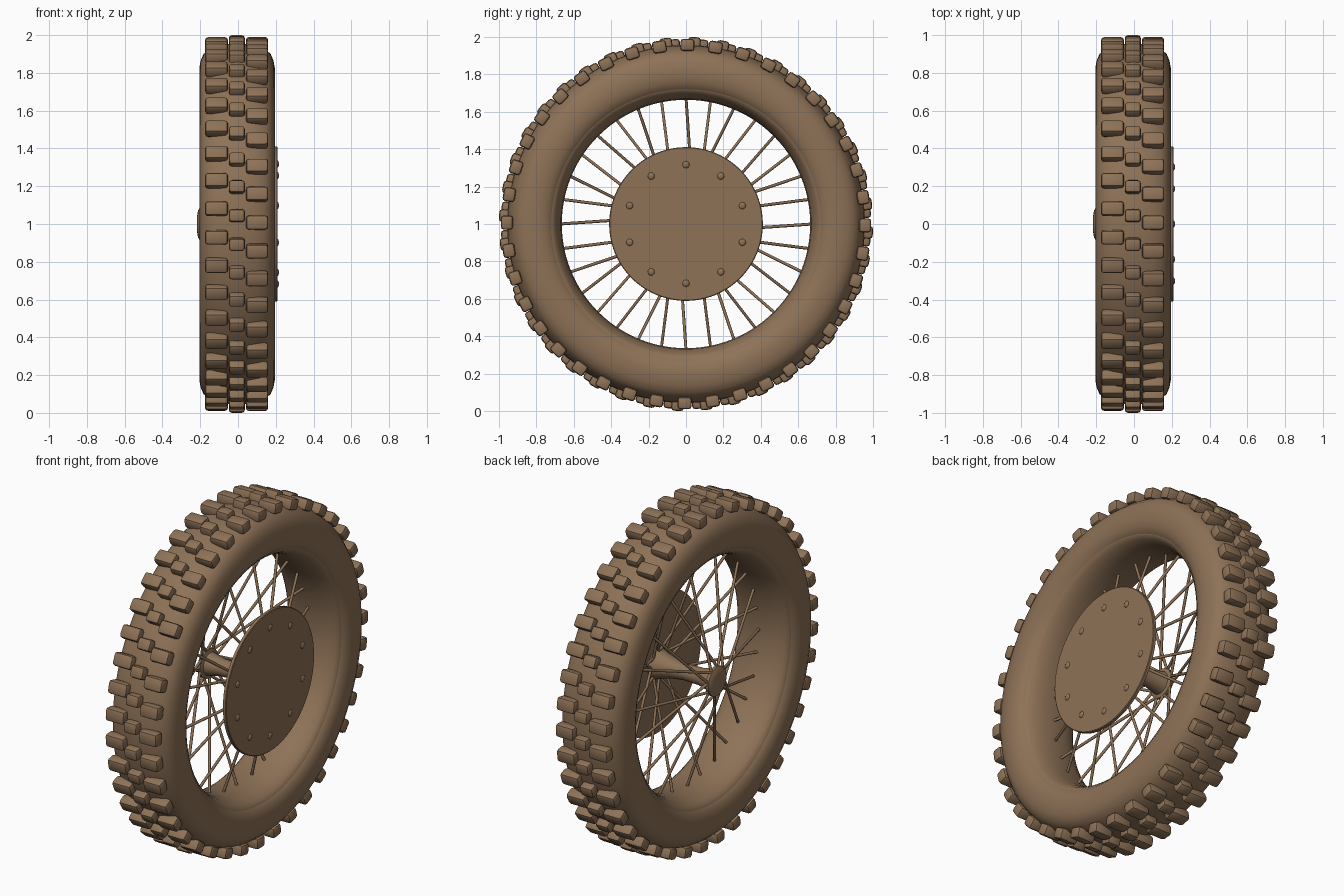
import bpy, bmesh, math
from mathutils import Vector, Matrix

if "Cube" in bpy.data.objects:
    bpy.data.objects.remove(bpy.data.objects["Cube"])

TAU = 2 * math.pi
AXLE = Vector((0, 0, 1))          # wheel centre, axle runs along x

brown = bpy.data.materials.new("brown")
brown.diffuse_color = (0.27, 0.168, 0.095, 1)
brown.use_nodes = True
brown.node_tree.nodes["Principled BSDF"].inputs["Base Color"].default_value = brown.diffuse_color


def finish(name, bm, angle=35):
    bmesh.ops.recalc_face_normals(bm, faces=bm.faces)
    me = bpy.data.meshes.new(name)
    bm.to_mesh(me)
    bm.free()
    me.materials.append(brown)
    me.shade_smooth()
    me.set_sharp_from_angle(angle=math.radians(angle))
    ob = bpy.data.objects.new(name, me)
    bpy.context.collection.objects.link(ob)
    return ob


def polar(x, r, a):
    """Point at distance r from the axle, angle a measured upward from the front."""
    return AXLE + Vector((x, -math.cos(a) * r, math.sin(a) * r))


def lathe(name, profile, n, closed=False, angle=35):
    """Revolve (x, radius) points about the axle; open ends are capped."""
    bm = bmesh.new()
    rings = [[bm.verts.new(polar(x, r, TAU * i / n)) for i in range(n)] for x, r in profile]
    pairs = list(zip(rings, rings[1:]))
    if closed:
        pairs.append((rings[-1], rings[0]))
    else:
        bm.faces.new(rings[0])
        bm.faces.new(rings[-1])
    for p, q in pairs:
        for i in range(n):
            j = (i + 1) % n
            bm.faces.new((p[i], p[j], q[j], q[i]))
    return finish(name, bm, angle)


def mirrored(half, cx):
    """Complete a symmetric section whose first and last points lie on the midline."""
    right = [(cx + x, r) for x, r in half]
    left = [(cx - x, r) for x, r in reversed(half[1:-1])]
    return right + left


CX = -0.005                       # midline of the tyre

# Tyre carcass: fat rounded section
lathe("tyre", mirrored([(0, .957), (.06, .953), (.11, .942), (.15, .925), (.178, .9),
                        (.193, .865), (.2, .825), (.2, .79), (.193, .755), (.178, .727),
                        (.155, .705), (.12, .688), (.07, .676), (0, .672)], CX), 96, True, 50)

# Rim band lining the inside of the tyre
lathe("rim", mirrored([(0, .69), (.07, .694), (.12, .706), (.155, .722), (.172, .723),
                       (.17, .715), (.15, .697), (.115, .68), (.07, .669), (0, .664)], CX),
      96, True, 50)

# Tread knobs: three staggered rows of rounded blocks
COUNT = 40
PITCH = TAU / COUNT
for name, x, width, length, top, phase in (
        ("tread_left", -.114, .122, .076, .990, .084),
        ("tread_middle", -.006, .085, .068, 1.0, .046),
        ("tread_right", .101, .118, .076, .990, .008)):
    bm = bmesh.new()
    bottom = .925
    for i in range(COUNT):
        a = phase + PITCH * i
        turn = Matrix.Rotation(-a, 4, 'X')
        m = (Matrix.Translation(polar(x, (top + bottom) / 2, a)) @ turn
             @ Matrix.Diagonal((width, top - bottom, length, 1)))
        bmesh.ops.create_cube(bm, size=1, matrix=m)
    bmesh.ops.bevel(bm, geom=bm.edges[:], offset=.016, segments=2, profile=.5,
                    affect='EDGES', clamp_overlap=True)
    finish(name, bm, 40)

# Hub: waisted barrel with a flange at each end
lathe("hub", [(-.216, .045), (-.212, .07), (-.204, .085), (-.186, .085), (-.18, .065),
              (-.1, .048), (0, .045), (.08, .055), (.15, .075), (.19, .09)], 32)

# Brake disc on the right side
lathe("disc", [(.187, .405), (.19, .411), (.206, .411), (.209, .407)], 96)

# Disc bolts: low domed heads
bm = bmesh.new()
for i in range(10):
    m = (Matrix.Translation(polar(.208, .317, math.pi / 2 + TAU * i / 10))
         @ Matrix.Diagonal((.009, .019, .019, 1)))
    bmesh.ops.create_uvsphere(bm, u_segments=12, v_segments=8, radius=1, matrix=m)
finish("disc_bolts", bm, 60)

# Spokes: alternate between the two hub flanges, leaning to either side
bm = bmesh.new()
SPOKES = 32
for i in range(SPOKES):
    a = TAU * i / SPOKES
    side_x = -.195 if i % 2 == 0 else .175
    lean = .6 if i % 4 < 2 else -.6
    start = polar(side_x, .075, a + lean)
    end = polar(CX, .675, a)
    d = end - start
    m = (Matrix.Translation((start + end) / 2)
         @ d.to_track_quat('Z', 'Y').to_matrix().to_4x4())
    bmesh.ops.create_cone(bm, cap_ends=True, segments=8, radius1=.008, radius2=.008,
                          depth=d.length, matrix=m)
finish("spokes", bm, 50)
